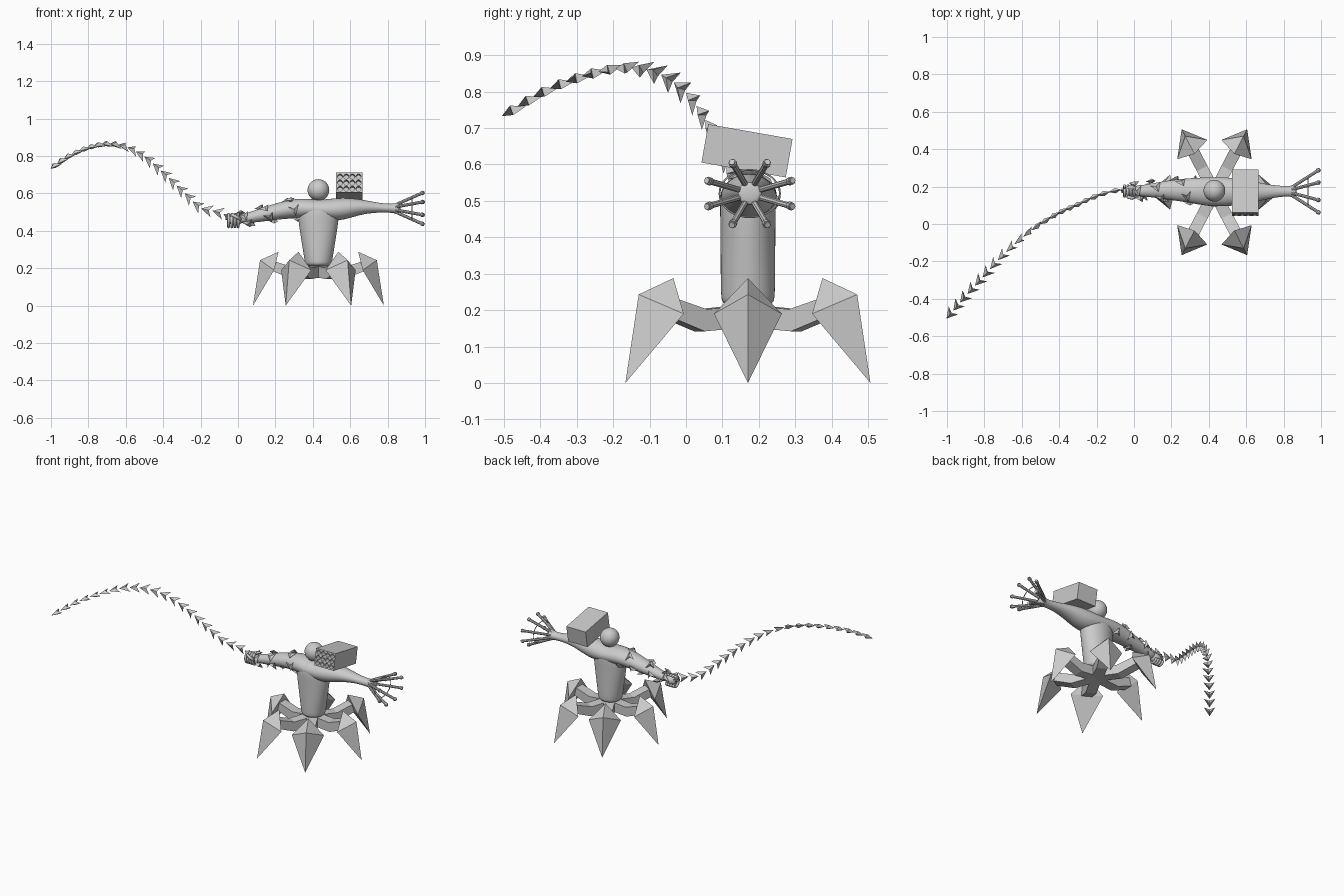
import bpy, bmesh
from math import sin, cos, pi, radians
from mathutils import Vector, Matrix

if "Cube" in bpy.data.objects:
    bpy.data.objects.remove(bpy.data.objects["Cube"])

CX, CY = 0.43, 0.17
Z = Vector((0, 0, 1))


def finish(name, bm, smooth=False):
    bmesh.ops.recalc_face_normals(bm, faces=bm.faces)
    me = bpy.data.meshes.new(name)
    bm.to_mesh(me)
    bm.free()
    ob = bpy.data.objects.new(name, me)
    bpy.context.collection.objects.link(ob)
    for p in me.polygons:
        p.use_smooth = smooth
    return ob


def add_tube(bm, pts, radii, sides=8, up=(0, 0, 1), phase=0.0, closed=False):
    """Sweep an elliptical section (side radius, up radius) along points."""
    pts = [Vector(p) for p in pts]
    n = len(pts)
    rings = []
    for i, p in enumerate(pts):
        a = pts[(i - 1) % n] if closed else pts[max(i - 1, 0)]
        b = pts[(i + 1) % n] if closed else pts[min(i + 1, n - 1)]
        t = (b - a).normalized()
        s = t.cross(Vector(up)).normalized()
        u = s.cross(t)
        ra, rb = radii[i] if isinstance(radii, list) else (radii, radii)
        rings.append([bm.verts.new(p + s * ra * cos(phase + 2 * pi * k / sides)
                                   + u * rb * sin(phase + 2 * pi * k / sides))
                      for k in range(sides)])
    for i in range(n if closed else n - 1):
        r, q = rings[i], rings[(i + 1) % n]
        for k in range(sides):
            j = (k + 1) % sides
            bm.faces.new((r[k], r[j], q[j], q[k]))
    if not closed:
        bm.faces.new(rings[0])
        bm.faces.new(rings[-1])


def add_blade(bm, p, t, s, size):
    """Chevron blade: point along t, barbs along s, ridge on both sides."""
    t = t.normalized()
    s = (s - t * s.dot(t)).normalized()
    n = t.cross(s)
    A, B, C, U, D = [bm.verts.new(p + (t * a + s * b + n * c) * size) for a, b, c in
                     ((.5, 0, 0), (-.55, .55, 0), (-.55, -.55, 0), (-.15, 0, .24), (-.15, 0, -.24))]
    for f in ((A, B, U), (A, U, C), (A, D, B), (A, C, D), (B, D, U), (C, U, D)):
        bm.faces.new(f)


def spline(keys, f):
    """Catmull-Rom point at 0..1 along the key points."""
    x = min(max(f, 0), 0.9999) * (len(keys) - 1)
    i, u = int(x), x - int(x)
    g = [Vector(keys[min(max(i + d, 0), len(keys) - 1)]) for d in (-1, 0, 1, 2)]
    return 0.5 * (2 * g[1] + (g[2] - g[0]) * u + (2 * g[0] - 5 * g[1] + 4 * g[2] - g[3]) * u * u
                  + (3 * g[1] - g[0] - 3 * g[2] + g[3]) * u ** 3)


def subsurf(ob):
    m = ob.modifiers.new("smooth", 'SUBSURF')
    m.levels = m.render_levels = 2


# six legs: bent beam and a ridged blade foot
for i in range(6):
    ang = i * pi / 3
    def P(r, w, z):
        return Vector((CX + r * cos(ang) - w * sin(ang),
                       CY + (r * sin(ang) + w * cos(ang)) * (1.11 if i % 3 else 1), z))
    bm = bmesh.new()
    add_tube(bm, [P(.0, 0, .185), P(.135, 0, .172), P(.25, 0, .215)],
             [(.045, .043), (.045, .043), (.045, .037)], 4, phase=pi / 4)
    finish("leg_beam", bm)
    bm = bmesh.new()
    T, S, R, O, E = [bm.verts.new(P(*q)) for q in ((.213, 0, .288), (.237, .093, .19),
                     (.237, -.093, .19), (.312, 0, .243), (.35, 0, 0))]
    for f in ((T, S, O), (T, O, R), (O, S, E), (O, E, R), (T, R, S), (S, R, E)):
        bm.faces.new(f)
    finish("leg_blade", bm)

# torso
bm = bmesh.new()
add_tube(bm, [(CX, CY, z) for z in (.205, .222, .232, .34, .44, .51, .55, .567)],
         [(.05, .05), (.072, .072), (.074, .076), (.092, .077), (.108, .077),
          (.115, .08), (.09, .065), (.04, .03)], 16, up=(0, 1, 0))
subsurf(finish("torso", bm, True))

# both arms and the shoulders as one tapering sweep
ARM = [(.0, .178, .462, .03, .026), (.05, .178, .468, .03, .027), (.12, .18, .483, .042, .036),
       (.2, .182, .502, .055, .044), (.29, .18, .518, .066, .052), (.36, .175, .52, .075, .055),
       (.43, .172, .513, .08, .052), (.52, .172, .512, .078, .064), (.6, .172, .523, .066, .054),
       (.67, .172, .528, .05, .039), (.75, .174, .524, .033, .026), (.82, .175, .52, .027, .023),
       (.85, .175, .52, .032, .03), (.87, .175, .52, .038, .035)]
bm = bmesh.new()
add_tube(bm, [a[:3] for a in ARM], [a[3:] for a in ARM], 16)
subsurf(finish("arms", bm, True))

# head
bm = bmesh.new()
bmesh.ops.create_uvsphere(bm, u_segments=32, v_segments=16, radius=.058,
                          matrix=Matrix.Translation((CX, .178, .618)))
finish("head", bm, True)

# splayed rods of the right hand, with collars and a wire hoop
bm = bmesh.new()
for k in range(8):
    a = radians(22.5 + 45 * k)
    d = Vector((0, cos(a), sin(a)))
    base = Vector((.845, .175 + d.y * .024, .52 + d.z * .022))
    tip = Vector((.995, .175 + d.y * .128, .52 + d.z * .094))
    add_tube(bm, [base, tip], .0085, 8)
    add_tube(bm, [base.lerp(tip, .9), base.lerp(tip, .97)], .0115, 8)
finish("hand_rods", bm)
bm = bmesh.new()
add_tube(bm, [(.93, .175 + .083 * cos(2 * pi * k / 32), .52 + .065 * sin(2 * pi * k / 32))
              for k in range(32)], .0025, 6, up=(1, 0, 0), closed=True)
finish("hand_hoop", bm, True)

# tilted launcher box with rows of bores in the front
M = Matrix.Translation((.595, .1675, .6375)) @ Matrix.Rotation(radians(-10), 4, 'X')
bm = bmesh.new()
bmesh.ops.create_cube(bm, size=1, matrix=M @ Matrix.Diagonal((.14, .235, .107, 1)))
box = finish("launcher", bm)
bm = bmesh.new()
for ix in range(4):
    for iz in range(3):
        L = Matrix.Translation(((ix - 1.5) * .033, -.115, (iz - 1) * .033))
        bmesh.ops.create_cone(bm, cap_ends=True, segments=12, radius1=.0135, radius2=.0135,
                              depth=.06, matrix=M @ L @ Matrix.Rotation(pi / 2, 4, 'X'))
cut = finish("bore_cutter", bm)
cut.hide_render = True
cut.hide_set(True)
b = box.modifiers.new("bores", 'BOOLEAN')
b.operation, b.object, b.solver = 'DIFFERENCE', cut, 'EXACT'

# left fist: palm, curled fingers and grip
bm = bmesh.new()
bmesh.ops.create_uvsphere(bm, u_segments=16, v_segments=10, radius=1,
                          matrix=Matrix.Translation((-.015, .178, .458))
                          @ Matrix.Diagonal((.04, .028, .03, 1)))
finish("palm", bm, True)
bm = bmesh.new()
for k in range(4):
    x = -.05 + k * .017
    add_tube(bm, [(x, .178 + .03 * cos(a * pi / 8), .455 + .034 * sin(a * pi / 8))
                  for a in range(3, 16)], .0075, 8, up=(1, 0, 0))
add_tube(bm, [(.015, .15, .46), (-.01, .138, .475), (-.035, .145, .488)], .009, 8)
finish("fingers", bm, True)
bm = bmesh.new()
add_tube(bm, [(.01, .175, .445), (-.065, .178, .472)], .012, 8)
finish("whip_grip", bm)

# whip of chevron blades, twisting from upright to flat
PATH = [(-.03, .18, .465), (-.1, .178, .497), (-.2, .15, .525), (-.3, .105, .615),
        (-.4, .06, .71), (-.5, 0, .795), (-.6, -.075, .848), (-.7, -.165, .865),
        (-.8, -.275, .845), (-.9, -.385, .803), (-.985, -.485, .745)]
fine = [spline(PATH, k / 400) for k in range(401)]
run = [0]
for p, q in zip(fine, fine[1:]):
    run.append(run[-1] + (q - p).length)
bm = bmesh.new()
N = 22
for k in range(N):
    d = run[-1] * (k + .4) / (N - .6)
    i = min(range(401), key=lambda j: abs(run[j] - d))
    t = fine[min(i + 3, 400)] - fine[max(i - 3, 0)]
    flat = t.cross(Z).normalized()
    upright = flat.cross(t).normalized()
    w = min(max((k / N - .4) / .35, 0), 1) * pi / 2
    add_blade(bm, fine[i], t, upright * cos(w) + flat * sin(w), .06)
finish("whip_blades", bm)

# the rest of the whip coiled round the left arm
bm = bmesh.new()
def coil(f):
    c = spline(ARM_KEYS, f)
    a = f * 2 * pi * 3
    return Vector((c.x, c.y + (.042 + .034 * f) * cos(a), c.z + (.034 + .03 * f) * sin(a)))
ARM_KEYS = [a[:3] for a in ARM[:5]] + [(.33, .178, .52)]
for k in range(16):
    f = (k + .5) / 16
    p = coil(f)
    t = coil(f + .01) - coil(f - .01)
    out = p - spline(ARM_KEYS, f)
    add_blade(bm, p, t + out.normalized() * t.length * .3, t.cross(out), .052)
finish("arm_coil_blades", bm)
